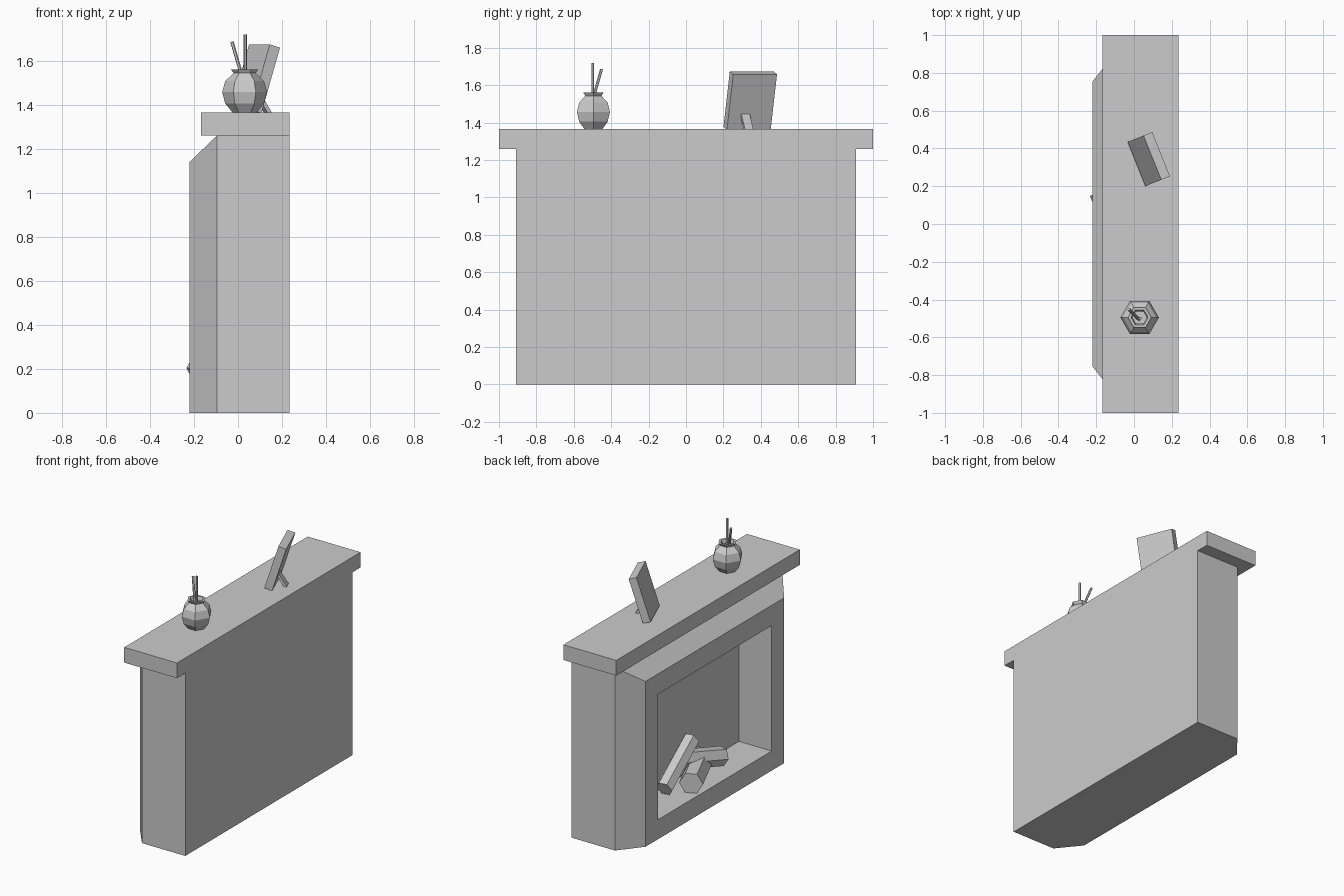
import bpy, bmesh, math
from mathutils import Vector, Euler

if "Cube" in bpy.data.objects:
    bpy.data.objects.remove(bpy.data.objects["Cube"])


def finish(name, bm):
    bmesh.ops.recalc_face_normals(bm, faces=bm.faces)
    me = bpy.data.meshes.new(name)
    bm.to_mesh(me)
    bm.free()
    ob = bpy.data.objects.new(name, me)
    bpy.context.collection.objects.link(ob)
    return ob


def loft(name, rings):
    """Skin a sequence of closed rings and cap both ends."""
    bm = bmesh.new()
    loops = [[bm.verts.new(p) for p in r] for r in rings]
    n = len(loops[0])
    for a, b in zip(loops, loops[1:]):
        for i in range(n):
            j = (i + 1) % n
            bm.faces.new((a[i], a[j], b[j], b[i]))
    bm.faces.new(loops[0])
    bm.faces.new(loops[-1])
    return finish(name, bm)


def box(name, center, size, rot=(0, 0, 0)):
    bm = bmesh.new()
    bmesh.ops.create_cube(bm, size=1)
    bmesh.ops.scale(bm, vec=size, verts=bm.verts)
    ob = finish(name, bm)
    ob.location = center
    ob.rotation_euler = Euler([math.radians(a) for a in rot])
    return ob


def rod(name, a, b, radius, sides=6):
    """Prism from a to b with a corner pointing sideways."""
    a, b = Vector(a), Vector(b)
    d = (b - a).normalized()
    side = d.cross(Vector((0, 0, 1)))
    side = side.normalized() if side.length > 1e-4 else Vector((1, 0, 0))
    up = side.cross(d)
    angles = [2 * math.pi * i / sides for i in range(sides)]
    return loft(name, [[p + radius * (math.cos(t) * side + math.sin(t) * up)
                        for t in angles] for p in (a, b)])


def rect(x, half_y, z0, z1):
    return [(x, -half_y, z0), (x, half_y, z0), (x, half_y, z1), (x, -half_y, z1)]


# Surround with bevelled front and recessed firebox, in one skin
loft("fireplace_surround", [
    rect(0.235, 0.91, 0, 1.26),
    rect(-0.095, 0.91, 0, 1.26),
    rect(-0.22, 0.755, 0, 1.14),
    rect(-0.22, 0.62, 0.135, 1.0),
    rect(0.03, 0.62, 0.135, 1.0),
])

# Mantel shelf
box("mantel_shelf", (0.0335, 0, 1.3125), (0.403, 2.0, 0.105))

# Stacked hexagonal logs
rod("log_front", (-0.165, 0.18, 0.203), (0.0, -0.18, 0.203), 0.076)
rod("log_leaning", (-0.065, 0.33, 0.195), (-0.005, -0.05, 0.375), 0.056)
rod("log_rear", (-0.093, -0.26, 0.205), (0.0, 0.07, 0.28), 0.064)

# Six-sided vase with rim and hollow neck: (radius, height)
profile = [(0.055, 1.365), (0.088, 1.405), (0.102, 1.457), (0.088, 1.507),
           (0.05, 1.543), (0.062, 1.56), (0.046, 1.56), (0.038, 1.54), (0.05, 1.50)]
loft("vase", [[(0.03 + r * math.cos(i * math.pi / 3),
                -0.495 + r * math.sin(i * math.pi / 3), z) for i in range(6)]
              for r, z in profile])

# Sticks in the vase
rod("stick_upright", (0.033, -0.498, 1.40), (0.033, -0.498, 1.718), 0.008)
rod("stick_leaning", (0.052, -0.53, 1.41), (-0.027, -0.452, 1.685), 0.008)

# Picture frame leaning on its stand
box("picture_frame", (0.0785, 0.3435, 1.518), (0.052, 0.252, 0.31), (0, 17, 21.9))
box("frame_stand", (0.113, 0.325, 1.402), (0.018, 0.048, 0.095), (0, -32, 21.9))
